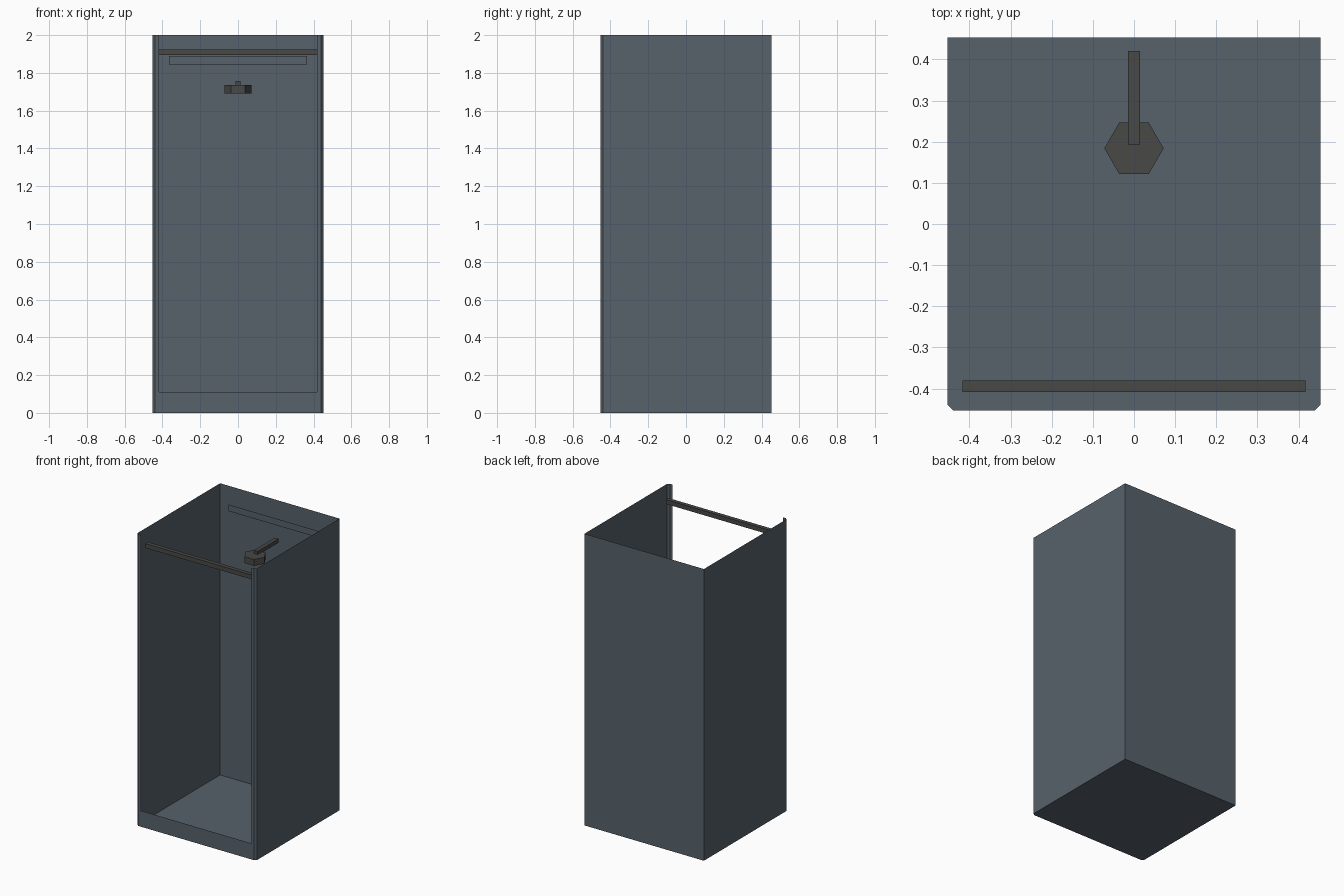
import bpy, bmesh, math

if "Cube" in bpy.data.objects:
    bpy.data.objects.remove(bpy.data.objects["Cube"], do_unlink=True)

HALF, CUT, OPEN, HEIGHT, CURB = 0.453, 0.013, 0.419, 2.0, 0.11


def make_material(name, rgb):
    mat = bpy.data.materials.new(name)
    mat.use_nodes = True
    mat.diffuse_color = (*rgb, 1)
    mat.node_tree.nodes["Principled BSDF"].inputs["Base Color"].default_value = (*rgb, 1)
    return mat


slate = make_material("slate_panel", (0.095, 0.12, 0.145))
charcoal = make_material("charcoal_metal", (0.065, 0.065, 0.063))


def finish(name, bm, mat):
    mesh = bpy.data.meshes.new(name)
    bm.to_mesh(mesh)
    bm.free()
    mesh.materials.append(mat)
    obj = bpy.data.objects.new(name, mesh)
    bpy.context.collection.objects.link(obj)
    return obj


def panel(name, corners, mat=slate):
    bm = bmesh.new()
    bm.faces.new([bm.verts.new(c) for c in corners])
    return finish(name, bm, mat)


def box(name, low, high, mat=charcoal):
    bm = bmesh.new()
    bmesh.ops.create_cube(bm, size=1)
    for v in bm.verts:
        v.co = [lo + (c + 0.5) * (hi - lo) for c, lo, hi in zip(v.co, low, high)]
    return finish(name, bm, mat)


# Floor tray with clipped front corners
inner = HALF - CUT
outline = [(-inner, -HALF), (inner, -HALF), (HALF, -inner),
           (HALF, HALF), (-HALF, HALF), (-HALF, -inner)]
panel("floor_tray", [(x, y, 0) for x, y in reversed(outline)])

# Thin walls, wrapped round from one side of the opening to the other
path = [(OPEN, -HALF)] + outline[1:] + [outline[0], (-OPEN, -HALF)]
bm = bmesh.new()
rings = [[bm.verts.new((x, y, z)) for x, y in path] for z in (0, HEIGHT)]
for i in range(len(path) - 1):
    bm.faces.new((rings[0][i], rings[0][i + 1], rings[1][i + 1], rings[1][i]))
finish("stall_walls", bm, slate)

# Low threshold across the opening
panel("front_curb", [(-OPEN, -HALF, 0), (OPEN, -HALF, 0),
                     (OPEN, -HALF, CURB), (-OPEN, -HALF, CURB)])

# Narrow strip in front of the back wall
panel("back_strip", [(-0.365, 0.42, 1.845), (0.365, 0.42, 1.845),
                     (0.365, 0.42, 1.89), (-0.365, 0.42, 1.89)])

# Curtain rail
box("curtain_rail", (-0.417, -0.408, 1.895), (0.417, -0.38, 1.925))

# Shower arm and hexagonal head
box("shower_arm", (-0.014, 0.193, 1.73), (0.014, 0.42, 1.757))
bm = bmesh.new()
bmesh.ops.create_cone(bm, cap_ends=True, segments=6, radius1=0.072,
                      radius2=0.072, depth=0.044)
turn = 0 if max(v.co.x for v in bm.verts) > 0.07 else math.pi / 6
head = finish("shower_head", bm, charcoal)
head.location = (0, 0.184, 1.713)
head.rotation_euler.z = turn
